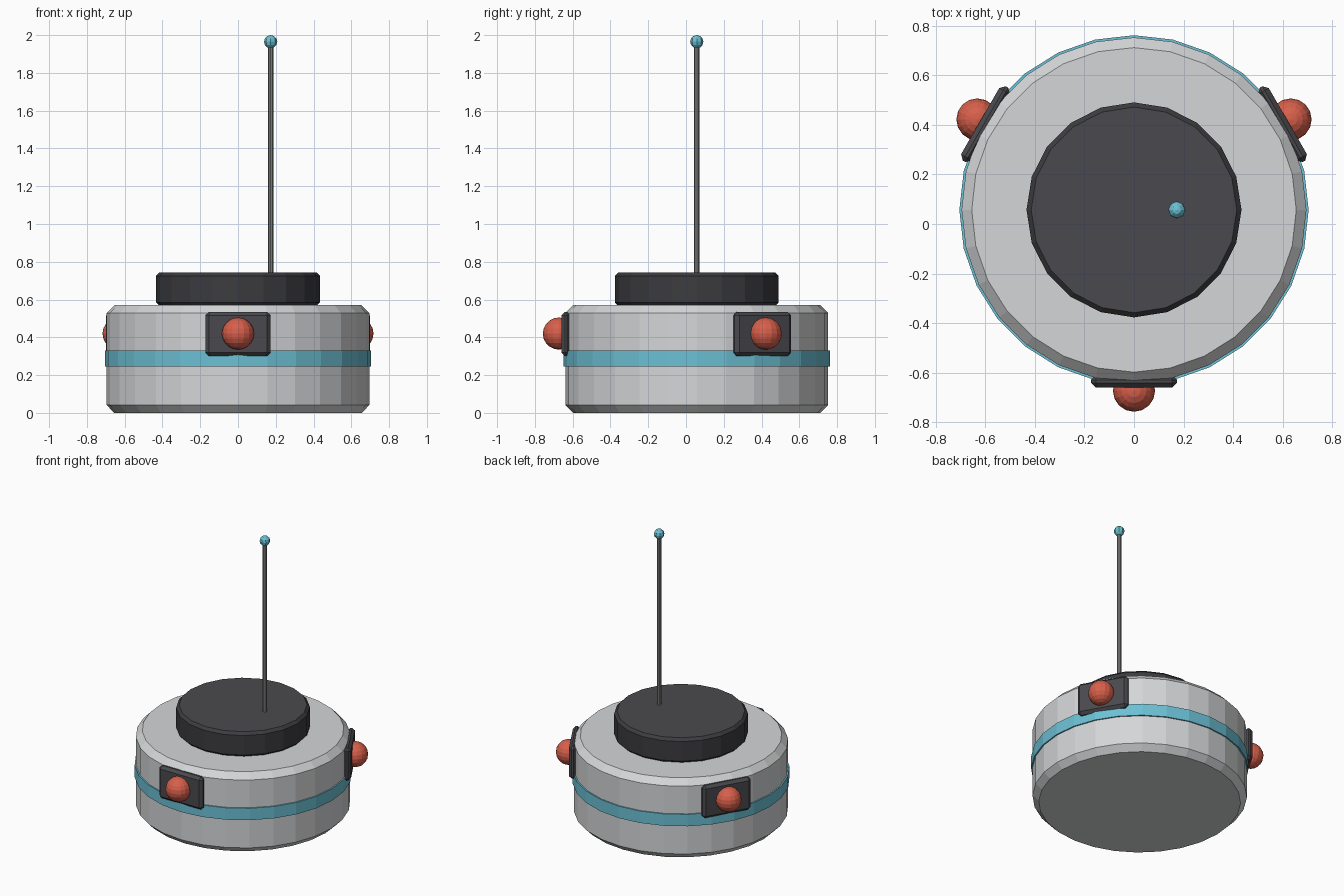
import bpy, bmesh, math
from mathutils import Matrix, Vector

cube = bpy.data.objects.get("Cube")
if cube:
    bpy.data.objects.remove(cube, do_unlink=True)

AXIS_Y = 0.057  # centre of the round body


def material(name, rgb):
    m = bpy.data.materials.new(name)
    m.use_nodes = True
    m.diffuse_color = (*rgb, 1)
    m.node_tree.nodes["Principled BSDF"].inputs["Base Color"].default_value = (*rgb, 1)
    return m


light_grey = material("light grey", (0.66, 0.67, 0.68))
teal = material("teal", (0.15, 0.53, 0.66))
black = material("rubber black", (0.045, 0.044, 0.05))
charcoal = material("charcoal", (0.068, 0.066, 0.075))
red = material("coral red", (0.68, 0.115, 0.07))
steel = material("steel grey", (0.25, 0.25, 0.245))


def finish(name, bm, *mats):
    bmesh.ops.recalc_face_normals(bm, faces=bm.faces)
    mesh = bpy.data.meshes.new(name)
    bm.to_mesh(mesh)
    bm.free()
    for m in mats:
        mesh.materials.append(m)
    obj = bpy.data.objects.new(name, mesh)
    bpy.context.collection.objects.link(obj)
    return obj


def turned(name, profile, sides, *mats, x=0.0):
    """Flat-capped solid of revolution from (radius, height) pairs."""
    bm = bmesh.new()
    rings = []
    for r, z in profile:
        rings.append([bm.verts.new((x + r * math.cos(i * math.tau / sides),
                                    AXIS_Y + r * math.sin(i * math.tau / sides), z))
                      for i in range(sides)])
    for a, b in zip(rings, rings[1:]):
        for i in range(sides):
            j = (i + 1) % sides
            bm.faces.new((a[i], a[j], b[j], b[i]))
    bm.faces.new(rings[0])
    top = bm.faces.new(rings[-1])
    if len(mats) > 1:
        top.material_index = 1
    return finish(name, bm, *mats)


def ball(name, centre, radius, segments, rings, mat):
    bm = bmesh.new()
    bmesh.ops.create_uvsphere(bm, u_segments=segments, v_segments=rings, radius=radius,
                              matrix=Matrix.Translation(centre))
    return finish(name, bm, mat)


# Chamfered drum body with raised band
turned("body", [(0.655, 0), (0.696, 0.042), (0.696, 0.528), (0.655, 0.57)], 28, light_grey)
turned("band", [(0.705, 0.245), (0.705, 0.33)], 28, teal)

# Chamfered top cap
turned("top_cap", [(0.415, 0.565), (0.434, 0.585), (0.434, 0.725), (0.415, 0.744)],
       20, black, charcoal)

# Antenna and its tip
turned("antenna", [(0.014, 0.72), (0.014, 1.96)], 8, steel, x=0.173)
ball("antenna_tip", (0.173, AXIS_Y, 1.965), 0.035, 8, 6, teal)

# Three sensors spaced evenly round the body
for side, degrees in (("front", -90), ("back_left", 30), ("back_right", 150)):
    turn = Matrix.Translation((0, AXIS_Y, 0)) @ Matrix.Rotation(math.radians(degrees), 4, "Z")
    bm = bmesh.new()
    bmesh.ops.create_cube(bm, size=1, matrix=turn @ Matrix.Translation((0.692, 0, 0.418))
                          @ Matrix.Diagonal((0.05, 0.346, 0.234, 1)))
    bmesh.ops.bevel(bm, geom=bm.edges[:], offset=0.019, segments=1, affect="EDGES")
    finish(side + "_sensor_plate", bm, charcoal)
    ball(side + "_sensor_dome", turn @ Vector((0.73, 0, 0.42)), 0.085, 16, 10, red)
